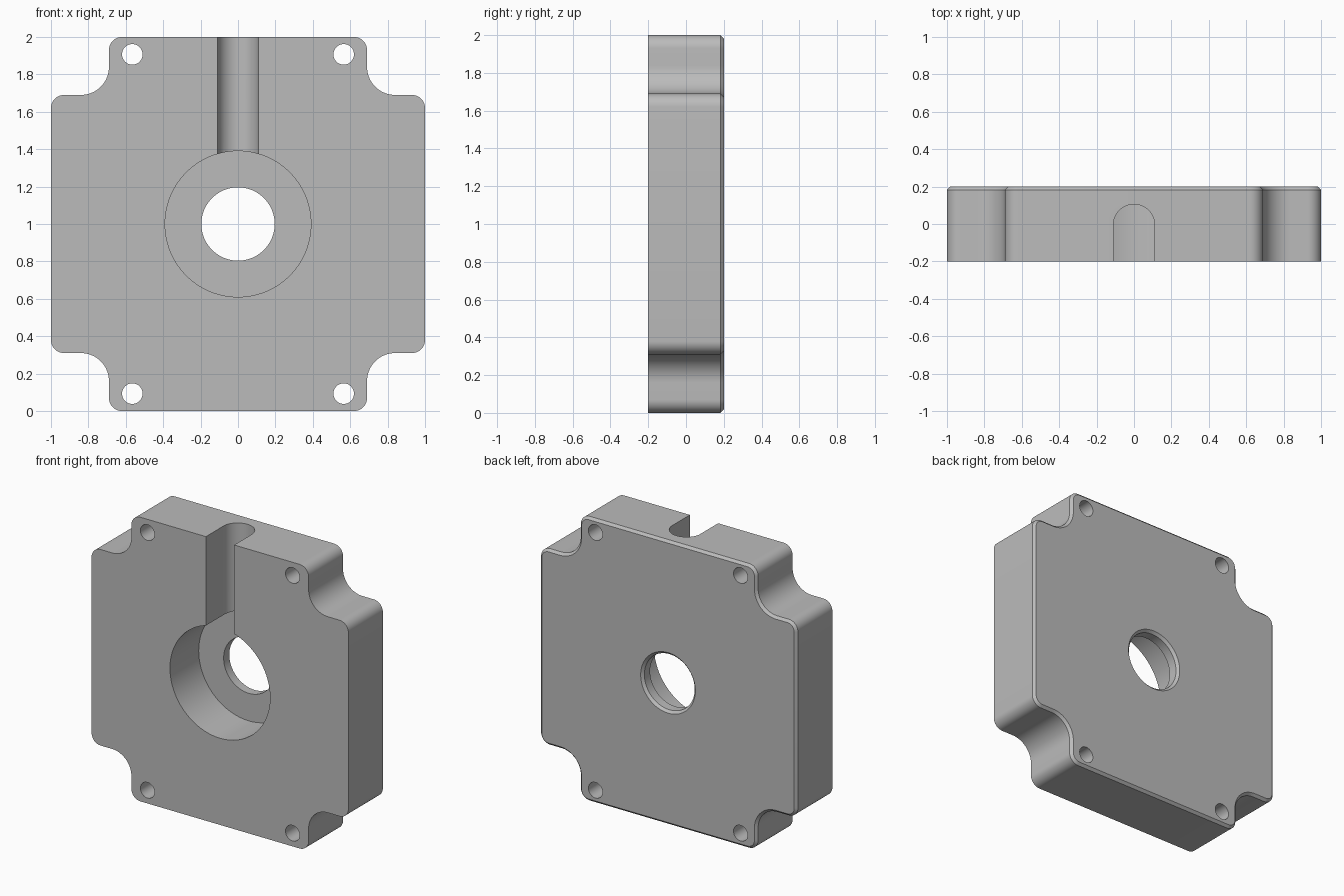
import bpy, bmesh, math

old = bpy.data.objects.get("Cube")
if old:
    bpy.data.objects.remove(old, do_unlink=True)

HALF_T = 0.2      # half the plate thickness
CHAMFER = 0.017
MID = 1.0         # height of the bore axis


def arc(cx, cz, r, a0, a1, n=10):
    angles = [math.radians(a0 + (a1 - a0) * i / n) for i in range(n + 1)]
    return [(cx + r * math.cos(a), cz + r * math.sin(a)) for a in angles]


def finish(name, bm):
    bmesh.ops.recalc_face_normals(bm, faces=bm.faces[:])
    mesh = bpy.data.meshes.new(name)
    bm.to_mesh(mesh)
    bm.free()
    obj = bpy.data.objects.new(name, mesh)
    bpy.context.collection.objects.link(obj)
    return obj


def lathe(name, profile, x=0, z=MID, n=96):
    """Closed solid turned about the y axis from (radius, y) pairs."""
    bm = bmesh.new()
    rings = [[bm.verts.new((x + r * math.cos(2 * math.pi * i / n), y,
                            z + r * math.sin(2 * math.pi * i / n)))
              for i in range(n)] for r, y in profile]
    for a, b in zip(rings, rings[1:]):
        for i in range(n):
            j = (i + 1) % n
            bm.faces.new((a[i], a[j], b[j], b[i]))
    bm.faces.new(rings[0])
    bm.faces.new(rings[-1])
    return finish(name, bm)


def extrude(bm, points, offset):
    face = bm.faces.new([bm.verts.new(p) for p in points])
    result = bmesh.ops.extrude_face_region(bm, geom=[face])
    verts = [g for g in result["geom"] if isinstance(g, bmesh.types.BMVert)]
    bmesh.ops.translate(bm, vec=offset, verts=verts)


# Plate outline: one corner with a filleted notch, turned four times
corner = (arc(0.93, 0.62, 0.07, 0, 90)
          + arc(0.84, 0.84, 0.15, 270, 180, 16)
          + arc(0.62, 0.93, 0.07, 0, 90))
outline = []
for turn in range(4):
    for u, v in corner:
        for _ in range(turn):
            u, v = -v, u
        outline.append((u, -HALF_T, MID + v))

# Plate body with chamfered back rim
bm = bmesh.new()
extrude(bm, outline, (0, 2 * HALF_T, 0))
rim = [e for e in bm.edges if all(v.co.y > 0 for v in e.verts)]
bmesh.ops.recalc_face_normals(bm, faces=bm.faces[:])
bmesh.ops.bevel(bm, geom=rim, offset=CHAMFER, segments=1, affect='EDGES')
plate = finish("motor_plate", bm)

# Stepped bore with chamfered rear opening
cutters = [lathe("bore_cutter", [
    (0.39, -0.3), (0.39, 0.12), (0.196, 0.12), (0.196, HALF_T - CHAMFER),
    (0.196 + CHAMFER, HALF_T), (0.196 + CHAMFER, 0.3)])]

# Round-bottomed slot from the bore to the top edge
bm = bmesh.new()
section = [(0.11, -0.3)] + arc(0, -0.005, 0.11, 0, 180, 32) + [(-0.11, -0.3)]
extrude(bm, [(x, y, MID + 0.3) for x, y in section], (0, 0, 0.9))
cutters.append(finish("slot_cutter", bm))

# Corner screw holes
for sx in (-1, 1):
    for sz in (-1, 1):
        cutters.append(lathe("screw_hole_cutter", [(0.055, -0.3), (0.055, 0.3)],
                             sx * 0.565, MID + sz * 0.907, 40))

bpy.context.view_layer.objects.active = plate
plate.select_set(True)
for cutter in cutters:
    cutter.hide_render = True
    mod = plate.modifiers.new("cut", 'BOOLEAN')
    mod.operation = 'DIFFERENCE'
    mod.solver = 'EXACT'
    mod.object = cutter
    bpy.ops.object.modifier_apply(modifier=mod.name)
    bpy.data.objects.remove(cutter, do_unlink=True)

# Plain grey metal
grey = bpy.data.materials.new("grey_metal")
grey.use_nodes = True
colour = (0.5, 0.5, 0.5, 1)
grey.diffuse_color = colour
grey.node_tree.nodes["Principled BSDF"].inputs["Base Color"].default_value = colour
plate.data.materials.clear()
plate.data.materials.append(grey)

bpy.ops.object.select_all(action='DESELECT')
plate.select_set(True)
bpy.ops.object.shade_smooth_by_angle(angle=math.radians(25))
